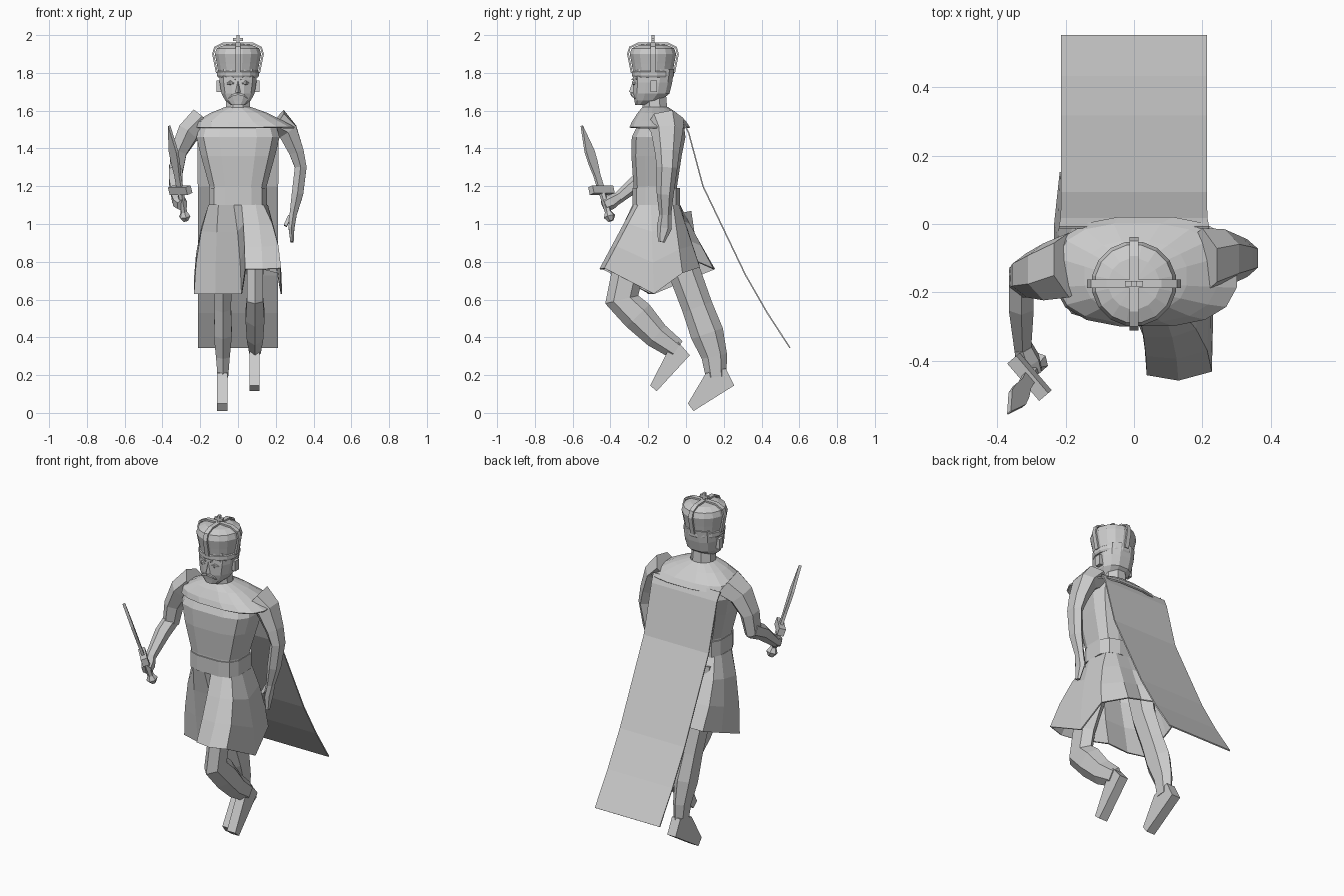
import bpy
from math import sin, cos, radians, pi, copysign
from mathutils import Vector as V


def mesh(name, verts, faces, thick=0):
    me = bpy.data.meshes.new(name)
    me.from_pydata([tuple(v) for v in verts], [], faces)
    ob = bpy.data.objects.new(name, me)
    bpy.context.collection.objects.link(ob)
    if thick:
        m = ob.modifiers.new("thickness", 'SOLIDIFY')
        m.thickness, m.offset = thick, 0
    return ob


def loft(name, rings, caps=True, thick=0):
    n = len(rings[0])
    verts = [p for r in rings for p in r]
    faces = [(k*n+i, k*n+(i+1) % n, (k+1)*n+(i+1) % n, (k+1)*n+i)
             for k in range(len(rings)-1) for i in range(n)]
    if caps:
        faces += [tuple(reversed(range(n))), tuple(range(len(verts)-n, len(verts)))]
    return mesh(name, verts, faces, thick)


def pt(a, cx, rx, y0, y1, z, e=1.0):
    c, s = cos(a), sin(a)
    return (cx + rx*copysign(abs(c)**e, c),
            (y0+y1)/2 + (y1-y0)/2*copysign(abs(s)**e, s), z)


def ring(n, rx, y0, y1, z, e=1.0, cx=0):
    return [pt(2*pi*(i+.5)/n, cx, rx, y0, y1, z, e) for i in range(n)]


# sweep a cross-section along points of (position, half width, half depth)
def limb(name, pts, n=6, ref=(1, 0, 0)):
    ps = [V(p[0]) for p in pts]
    rings = []
    for i, (p, w, d) in enumerate(pts):
        t = (ps[min(i+1, len(ps)-1)] - ps[max(i-1, 0)]).normalized()
        u = V(ref) - t*V(ref).dot(t)
        u.normalize()
        v = t.cross(u)
        rings.append([ps[i] + u*w*cos(2*pi*(k+.5)/n) + v*d*sin(2*pi*(k+.5)/n)
                      for k in range(n)])
    return loft(name, rings)


def extrude_x(name, prof, x0, x1):
    return loft(name, [[(x, y, z) for y, z in prof] for x in (x0, x1)])


def box(name, c, s):
    return loft(name, [[(c[0]+i*s[0]/2, c[1]+j*s[1]/2, c[2]+k*s[2]/2)
                        for i, j in ((-1, -1), (1, -1), (1, 1), (-1, 1))] for k in (-1, 1)])


# torso and belt
loft("torso", [ring(12, *r, .6) for r in (
    (.15, -.28, -.04, 1.1), (.155, -.28, -.045, 1.2), (.20, -.292, -.02, 1.36),
    (.225, -.29, 0, 1.46), (.2, -.25, -.01, 1.54), (.09, -.22, -.09, 1.6))])
loft("belt", [ring(12, .158, -.287, -.03, z, .6) for z in (1.1, 1.19)])
loft("neck", [ring(8, .075, -.235, -.09, 1.56), ring(8, .065, -.235, -.1, 1.68)])

# shoulder mantle, wider over the left shoulder
loft("mantle", [ring(16, .07, -.23, -.095, 1.615), ring(16, .15, -.255, -.05, 1.585, .8, .005),
                ring(16, .235, -.285, .0, 1.54, .75, .01),
                ring(16, .268, -.298, .02, 1.51, .75, .035)], False, .008)

# cape
cape = [(-.01, 1.53, .22), (.015, 1.48, .215), (.09, 1.2, .213), (.2, .97, .213),
        (.315, .73, .213), (.43, .53, .213), (.55, .345, .213)]
mesh("cape", [(s*w, y, z) for y, z, w in cape for s in (-1, 1)],
     [(2*i, 2*i+1, 2*i+3, 2*i+2) for i in range(len(cape)-1)], .007)

# skirt, swept forward on the left and back on the right
hem = [V(p) for p in ((.04, -.44, .76), (.13, -.455, .76), (.225, -.43, .765), (.23, -.17, .63),
                      (.21, -.02, .74), (.1, .07, .77), (.0, .06, .8), (-.04, .14, .765),
                      (-.13, .15, .76), (-.215, .15, .76), (-.23, .0, .70), (-.23, -.17, .63),
                      (-.12, -.2, .63), (.02, -.19, .63))]
angs = (-88, -65, -40, -5, 35, 65, 88, 95, 118, 145, 168, 190, 240, 268)
top = [V(pt(radians(a), 0, .155, -.28, -.035, 1.1, .6)) for a in angs]


def between(f, g):
    return [V((t.x+(h.x-t.x)*g, t.y+(h.y-t.y)*f, t.z+(h.z-t.z)*f)) for t, h in zip(top, hem)]


loft("skirt", [hem, between(.65, .85), between(.3, .5), top], False, .008)

# legs and boots
limb("right_leg", [((-.08, y, z), w, d) for y, z, w, d in (
    (-.07, 1.05, .07, .1), (-.01, .75, .055, .085), (.06, .56, .05, .082),
    (.112, .42, .055, .088), (.15, .3, .042, .068), (.16, .19, .032, .055))])
limb("left_leg", [((.09, y, z), w, d) for y, z, w, d in (
    (-.17, 1.05, .07, .1), (-.31, .74, .05, .085), (-.34, .6, .05, .09), (-.255, .515, .058, .085),
    (-.155, .41, .05, .07), (-.05, .335, .035, .055))])
extrude_x("right_boot", [(.105, .21), (.01, .05), (.04, .01), (.255, .145), (.21, .235)],
          -.11, -.055)
extrude_x("left_boot", [(-.1, .32), (-.19, .145), (-.155, .115), (.02, .305), (-.04, .375)],
          .06, .115)

# left arm and hand
limb("left_arm", [((.20, -.11, 1.54), .08, .1), ((.265, -.1, 1.49), .06, .085),
                  ((.31, -.1, 1.38), .045, .065), ((.332, -.1, 1.3), .036, .055),
                  ((.315, -.11, 1.16), .035, .045), ((.292, -.11, 1.05), .022, .032),
                  ((.283, -.115, .98), .018, .04), ((.286, -.13, .905), .01, .018)])
limb("left_thumb", [((.275, -.11, 1.04), .015, .018), ((.25, -.125, .99), .012, .014)], 4)

# right arm and hand
limb("right_upper_arm", [((-.19, -.12, 1.54), .08, .1), ((-.265, -.14, 1.48), .065, .085),
                         ((-.315, -.15, 1.38), .05, .065), ((-.33, -.16, 1.26), .04, .055)])
limb("right_forearm", [((-.33, -.14, 1.29), .042, .05), ((-.33, -.24, 1.235), .042, .045),
                       ((-.325, -.38, 1.12), .026, .028)])
limb("right_hand", [((-.325, -.36, 1.14), .03, .03), ((-.31, -.4, 1.115), .038, .04),
                    ((-.295, -.435, 1.1), .03, .035)])

# short sword
side = (.65, -.76, 0)
base, tip = V((-.282, -.405, 1.04)), V((-.365, -.552, 1.52))


def along(f):
    return base.lerp(tip, f)


limb("sword_blade", [(along(f), w, .011) for f, w in (
    (.3, .028), (.45, .027), (.6, .04), (.72, .042), (1, .002))], 4, side)
limb("sword_grip", [(along(f), .018, .018) for f in (-.02, .3)], 6, side)
limb("sword_pommel", [(along(f), w, w) for f, w in ((-.05, .015), (0, .032), (.05, .018))], 6, side)
c = along(.29)
sv = V(side)
limb("sword_guard", [(c+sv*k, .03, .026) for k in (-.072, .072)], 4, tip-base)

# head
loft("head", [ring(12, *r, .8) for r in (
    (.04, -.27, -.2, 1.63), (.07, -.275, -.13, 1.655), (.09, -.283, -.085, 1.69),
    (.1, -.283, -.07, 1.75), (.102, -.28, -.06, 1.82))])
mesh("nose", [(-.018, -.275, 1.695), (.018, -.275, 1.695), (0, -.302, 1.698), (0, -.278, 1.765)],
     [(0, 2, 1), (0, 3, 2), (1, 2, 3), (0, 1, 3)])
for s, side_name in ((-1, "right"), (1, "left")):
    box(side_name + "_ear", (s*.102, -.17, 1.73), (.022, .035, .06))
    limb(side_name + "_eye", [((s*.022, -.278, 1.745), .004, .004), ((s*.04, -.278, 1.748), .009, .012),
                              ((s*.06, -.262, 1.743), .004, .004)], 6, (0, 1, 0))
    limb(side_name + "_brow", [((s*.015, -.284, 1.765), .006, .005),
                               ((s*.07, -.26, 1.77), .006, .005)], 4, (0, 1, 0))
    limb(side_name + "_moustache", [((0, -.288, 1.69), .008, .009), ((s*.03, -.284, 1.682), .008, .008),
                                    ((s*.05, -.27, 1.665), .003, .003)], 4, (0, 1, 0))

# crown
cy = -.175


def crown_ring(r, z):
    return ring(16, r, cy-r, cy+r, z)


loft("crown_band", [crown_ring(r, z) for r, z in ((.107, 1.775), (.113, 1.785), (.113, 1.805), (.107, 1.81))])
loft("crown_cap", [crown_ring(r, z) for r, z in (
    (.106, 1.8), (.115, 1.85), (.125, 1.9), (.115, 1.93), (.075, 1.948), (.02, 1.953))])
half = [(.112, 1.80), (.122, 1.85), (.132, 1.9), (.122, 1.935), (.08, 1.955), (0, 1.957)]
arc = [(-r, z) for r, z in half] + [(r, z) for r, z in half[-2::-1]]
limb("crown_arch_side", [((r, cy, z), .018, .007) for r, z in arc], 4, (0, 1, 0))
limb("crown_arch_front", [((0, cy+r, z), .018, .007) for r, z in arc], 4)
box("crown_cross_post", (0, cy, 1.972), (.016, .016, .056))
box("crown_cross_bar", (0, cy, 1.978), (.052, .016, .016))
